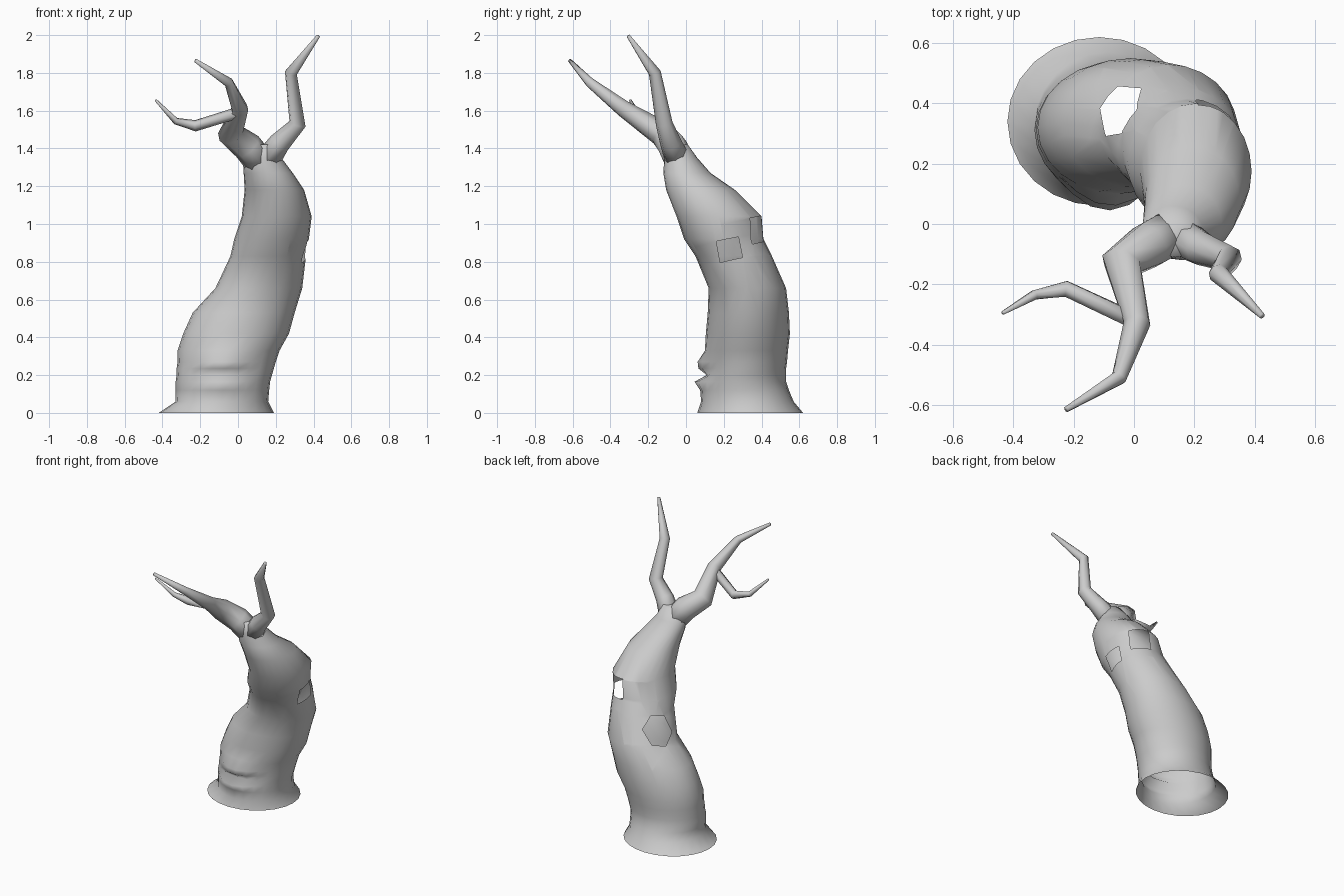
import bpy, bmesh, math
from mathutils import Vector

if "Cube" in bpy.data.objects:
    bpy.data.objects.remove(bpy.data.objects["Cube"])

bark = bpy.data.materials.new("grey bark")
bark.use_nodes = True
GREY = (0.6, 0.6, 0.6, 1)
bark.diffuse_color = GREY
bark.node_tree.nodes["Principled BSDF"].inputs["Base Color"].default_value = GREY


def finish(bm, name):
    mesh = bpy.data.meshes.new(name)
    bm.to_mesh(mesh)
    bm.free()
    mesh.materials.append(bark)
    obj = bpy.data.objects.new(name, mesh)
    bpy.context.collection.objects.link(obj)
    mesh.shade_smooth()
    return obj


def loft(bm, rings, cap_start=False):
    """Skin a list of point rings and close the far end."""
    loops = [[bm.verts.new(p) for p in ring] for ring in rings]
    for a, b in zip(loops, loops[1:]):
        for i in range(len(a)):
            j = (i + 1) % len(a)
            bm.faces.new((a[i], a[j], b[j], b[i]))
    bm.faces.new(loops[-1])
    if cap_start:
        bm.faces.new(loops[0][::-1])


def cut_hole(bm, centre, normal, width, height, sides, turn):
    """Cut a polygonal opening through the wall facing along normal."""
    centre, normal = Vector(centre), Vector(normal).normalized()
    u = Vector((0, 0, 1)).cross(normal).normalized()
    v = normal.cross(u)
    planes = []
    for i in range(sides):
        a = turn + math.tau * i / sides
        planes.append((centre + u * width * math.cos(a) + v * height * math.sin(a),
                       u * math.cos(a) + v * math.sin(a)))

    def near(f):
        return (f.calc_center_median() - centre).length < 0.22 and f.normal.dot(normal) > 0.2

    for co, no in planes:
        bm.normal_update()
        faces = [f for f in bm.faces if near(f)]
        geom = set(faces)
        for f in faces:
            geom.update(f.edges)
            geom.update(f.verts)
        bmesh.ops.bisect_plane(bm, geom=list(geom), dist=1e-5, plane_co=co, plane_no=no)
    bm.normal_update()
    inside = [f for f in bm.faces if near(f) and
              all((f.calc_center_median() - co).dot(no) < 0 for co, no in planes)]
    bmesh.ops.delete(bm, geom=inside, context='FACES')


# Hollow trunk: height, x range, y range, mouth push
SECTIONS = [
    (0.00, -0.42, 0.19, 0.06, 0.62, 0),
    (0.06, -0.33, 0.16, 0.08, 0.57, 0),
    (0.12, -0.33, 0.165, 0.085, 0.545, -0.01),
    (0.165, -0.33, 0.17, 0.09, 0.53, -0.045),
    (0.20, -0.325, 0.18, 0.095, 0.53, 0.015),
    (0.235, -0.325, 0.19, 0.10, 0.53, -0.035),
    (0.27, -0.32, 0.20, 0.10, 0.535, -0.04),
    (0.33, -0.32, 0.22, 0.10, 0.54, 0),
    (0.42, -0.29, 0.27, 0.105, 0.55, 0),
    (0.53, -0.24, 0.30, 0.115, 0.545, 0),
    (0.66, -0.12, 0.34, 0.12, 0.53, 0),
    (0.83, -0.04, 0.36, 0.05, 0.455, 0),
    (0.92, -0.02, 0.375, -0.01, 0.41, 0),
    (1.04, 0.02, 0.39, -0.05, 0.40, 0),
    (1.18, 0.035, 0.35, -0.105, 0.26, 0),
    (1.27, 0.03, 0.29, -0.12, 0.13, 0),
    (1.35, 0.025, 0.23, -0.115, 0.06, 0),
    (1.42, 0.08, 0.20, -0.11, 0.01, 0),
]
SIDES = 24
rings = []
for z, x0, x1, y0, y1, push in SECTIONS:
    cx, cy = (x0 + x1) / 2, (y0 + y1) / 2
    ring = []
    for i in range(SIDES):
        a = math.tau * i / SIDES
        x = cx + (x1 - x0) / 2 * math.cos(a)
        y = cy + (y1 - y0) / 2 * math.sin(a)
        if y < cy:
            y += push * max(0, 1 - ((x + 0.09) / 0.15) ** 2)
        ring.append((x, y, z))
    rings.append(ring)

bm = bmesh.new()
loft(bm, rings)
cut_hole(bm, (0.36, 0.23, 0.865), (1, 0.05, 0.1), 0.06, 0.055, 4, 0.2)
cut_hole(bm, (-0.06, 0.385, 0.75), (-0.8, 0.45, 0.35), 0.085, 0.095, 6, 0.3)
cut_hole(bm, (0.27, 0.38, 0.97), (0.42, 0.86, 0.2), 0.065, 0.068, 4, 0.1)
finish(bm, "hollow_trunk")


def branch(name, path, sides=8):
    """Tapered bent limb from (x, y, z, radius) points."""
    pts = [Vector(p[:3]) for p in path]
    rings = []
    for i, p in enumerate(pts):
        d = Vector()
        if i:
            d += (p - pts[i - 1]).normalized()
        if i < len(pts) - 1:
            d += (pts[i + 1] - p).normalized()
        d.normalize()
        u = Vector((0, 1, 0)).cross(d) if abs(d.y) < 0.8 else d.cross(Vector((0, 0, 1)))
        u = u - d * u.dot(d)
        u.normalize()
        v = d.cross(u)
        if rings:
            # keep rings aligned with the previous one to avoid twisting
            u = (last_u - d * last_u.dot(d)).normalized()
            v = d.cross(u)
        last_u = u
        r = path[i][3]
        rings.append([p + (u * math.cos(t) + v * math.sin(t)) * r
                      for t in (math.tau * k / sides for k in range(sides))])
    bm = bmesh.new()
    loft(bm, rings, True)
    finish(bm, name)


branch("left_branch", [(0.15, -0.04, 1.33, 0.07), (0.22, -0.08, 1.43, 0.058),
                       (0.315, -0.115, 1.53, 0.045), (0.28, -0.165, 1.80, 0.033),
                       (0.425, -0.305, 1.995, 0.01)])
branch("right_branch", [(0.12, -0.03, 1.32, 0.08), (0.05, -0.07, 1.41, 0.08),
                        (-0.04, -0.13, 1.48, 0.07), (0.01, -0.33, 1.61, 0.045),
                        (-0.05, -0.51, 1.75, 0.026), (-0.225, -0.615, 1.865, 0.01)])
branch("right_twig", [(0.0, -0.32, 1.59, 0.03), (-0.225, -0.215, 1.52, 0.03),
                      (-0.33, -0.235, 1.545, 0.018), (-0.435, -0.295, 1.655, 0.007)], 6)
